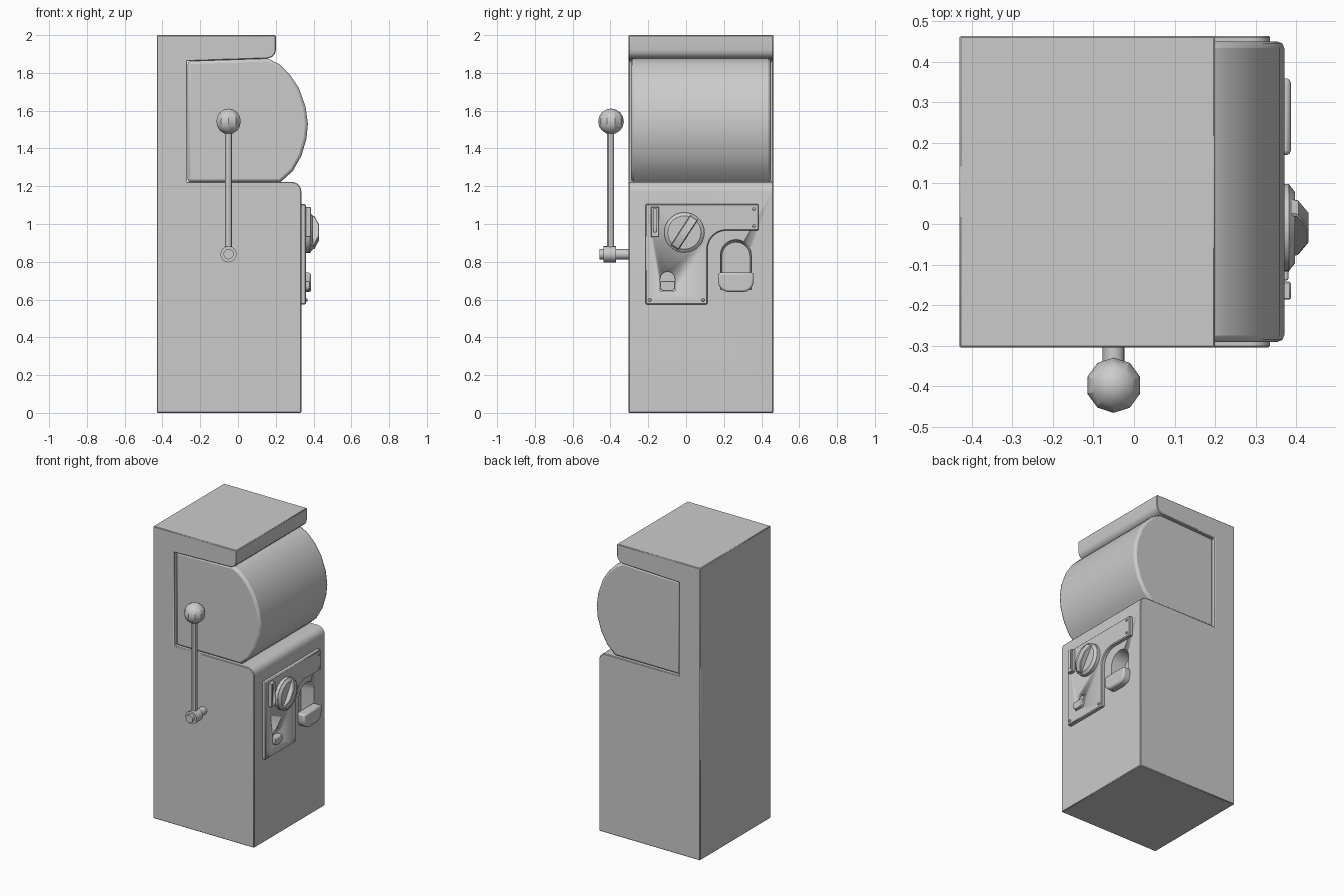
import bpy, bmesh
from math import sin, cos, pi, radians
from mathutils import Vector

if "Cube" in bpy.data.objects:
    bpy.data.objects.remove(bpy.data.objects["Cube"])


def finish(name, bm, angle=30):
    bmesh.ops.recalc_face_normals(bm, faces=bm.faces)
    me = bpy.data.meshes.new(name)
    bm.to_mesh(me)
    bm.free()
    ob = bpy.data.objects.new(name, me)
    bpy.context.collection.objects.link(ob)
    bpy.ops.object.select_all(action='DESELECT')
    ob.select_set(True)
    bpy.context.view_layer.objects.active = ob
    bpy.ops.object.shade_smooth_by_angle(angle=radians(angle))
    return ob


def apply(ob, mod):
    bpy.context.view_layer.objects.active = ob
    bpy.ops.object.modifier_apply(modifier=mod.name)


def along_y(u, v, w):
    return (u, w, v)


def along_x(u, v, w):
    return (w, u, v)


def prism(name, pts, w0, w1, place, bevel=0, segments=1, limit=60):
    """Closed outline (u, v) extruded from w0 to w1, mapped to space by place."""
    bm = bmesh.new()
    a = [bm.verts.new(place(u, v, w0)) for u, v in pts]
    b = [bm.verts.new(place(u, v, w1)) for u, v in pts]
    bm.faces.new(a)
    bm.faces.new(b)
    for i in range(len(pts)):
        j = (i + 1) % len(pts)
        bm.faces.new((a[i], a[j], b[j], b[i]))
    ob = finish(name, bm)
    if bevel:
        mod = ob.modifiers.new("bevel", 'BEVEL')
        mod.width, mod.segments = bevel, segments
        mod.limit_method, mod.angle_limit = 'ANGLE', radians(limit)
        apply(ob, mod)
    return ob


def rod(name, p, q, r1, r2=None, sides=16):
    p, q = Vector(p), Vector(q)
    bm = bmesh.new()
    bmesh.ops.create_cone(bm, cap_ends=True, segments=sides, radius1=r1,
                          radius2=r1 if r2 is None else r2, depth=(q - p).length)
    rot = (q - p).to_track_quat('Z', 'Y').to_matrix()
    for v in bm.verts:
        v.co = rot @ v.co + (p + q) / 2
    return finish(name, bm)


def cut(ob, cutter):
    mod = ob.modifiers.new("cut", 'BOOLEAN')
    mod.operation, mod.solver, mod.object = 'DIFFERENCE', 'EXACT', cutter
    apply(ob, mod)


def arc(cx, cy, rx, ry, a0, a1, n):
    return [(cx + rx * cos(radians(a0 + (a1 - a0) * i / n)),
             cy + ry * sin(radians(a0 + (a1 - a0) * i / n))) for i in range(n + 1)]


def rect(u0, v0, u1, v1):
    return [(u0, v0), (u1, v0), (u1, v1), (u0, v1)]


# Cabinet: one side profile with base, back wall and overhanging roof
profile = [(-0.43, 0), (0.335, 0)] + arc(0.285, 1.173, 0.05, 0.05, 0, 90, 5)
profile += [(-0.27, 1.223), (-0.27, 1.862), (0.155, 1.876), (0.18, 1.884),
            (0.195, 1.9), (0.2, 1.92), (0.2, 2), (-0.43, 2)]
cabinet = prism("cabinet", profile, -0.304, 0.463, along_y, 0.004)

# Rounded display drum
drum = [(-0.268, 1.222), (0.225, 1.222), (0.29, 1.28), (0.335, 1.36), (0.362, 1.45),
        (0.37, 1.53), (0.358, 1.62), (0.322, 1.72), (0.275, 1.79), (0.22, 1.845),
        (0.16, 1.876), (-0.268, 1.862)]
prism("display_drum", drum, -0.29, 0.449, along_y, 0.016, 2)

# L-shaped control plate with inner curve
plate_pts = [(-0.215, 0.575), (0.113, 0.575)] + arc(0.213, 0.866, 0.1, 0.1, 180, 90, 6)
plate_pts += [(0.385, 0.966), (0.385, 1.105), (-0.215, 1.105)]
plate = prism("control_plate", plate_pts, 0.33, 0.36, along_x, 0.005)

for i, (y, z) in enumerate([(-0.192, 0.598), (0.09, 0.598), (0.36, 1.08), (0.36, 0.99)]):
    rod(f"screw_{i + 1}", (0.355, y, z), (0.367, y, z), 0.01, 0.007, 8)


# Arched openings, narrowing towards the inside, with a cup in front of each
def chute(name, target, yc, half, z0, top, lip, back, front):
    outline = [(-half, z0), (half, z0)] + arc(0, top - half, half, half, 0, 180, 12)

    def tapered(u, v, w):
        s = 1 if w > 0.33 else 0.82
        mid = (z0 + top) / 2
        return (w, yc + u * s, mid + (v - mid) * s)
    cutter = prism(name + "_cutter", outline, back, 0.42, tapered)
    cutter.hide_render = True
    cutter.hide_set(True)
    cut(target, cutter)
    h = half * 1.05
    r = min(h * 0.6, (lip - z0) * 0.6)
    cup = arc(yc - h + r, z0 + r, r, r, 180, 270, 5) + arc(yc + h - r, z0 + r, r, r, 270, 360, 5)
    cup += [(yc + h, lip), (yc - h, lip)]
    prism(name + "_cup", cup, 0.32, front, along_x, half * 0.12, 2)


chute("prize_chute", cabinet, 0.264, 0.09, 0.64, 0.93, 0.742, 0.24, 0.386)
chute("coin_return", plate, -0.098, 0.039, 0.645, 0.748, 0.697, 0.338, 0.38)

# Coin slot
slot = prism("coin_slot", rect(-0.186, 0.93, -0.142, 1.09), 0.35, 0.386, along_x, 0.003)
slit = prism("coin_slit_cutter", rect(-0.171, 0.957, -0.157, 1.08), 0.366, 0.42, along_x)
slit.hide_render = True
slit.hide_set(True)
cut(slot, slit)

# Turning dial and its raised grip
KY, KZ = -0.009, 0.955
rod("dial_base", (0.35, KY, KZ), (0.382, KY, KZ), 0.108, 0.108, 28)
rod("dial_face", (0.382, KY, KZ), (0.396, KY, KZ), 0.106, 0.088, 28)


def grip(u, v, w):
    c, s = cos(radians(57)), sin(radians(57))
    return (v, KY + u * c - w * s, KZ + u * s + w * c)


prism("dial_grip", [(-0.1, 0.38), (0.1, 0.38), (0.09, 0.405), (0.035, 0.43),
                    (-0.035, 0.43), (-0.09, 0.405)], -0.024, 0.024, grip, 0.004)

# Side lever: axle, collar, arm and ball
LX, LY, LZ = -0.05, -0.4, 0.84
rod("lever_axle", (LX, -0.29, LZ), (LX, -0.457, LZ), 0.027)
rod("lever_collar", (LX, -0.37, LZ), (LX, -0.437, LZ), 0.043)
rod("lever_arm", (LX, LY, LZ), (LX, LY, 1.52), 0.018, sides=12)
bm = bmesh.new()
bmesh.ops.create_uvsphere(bm, u_segments=10, v_segments=8, radius=0.068)
bmesh.ops.translate(bm, verts=bm.verts, vec=(LX, -0.397, 1.543))
finish("lever_ball", bm)
